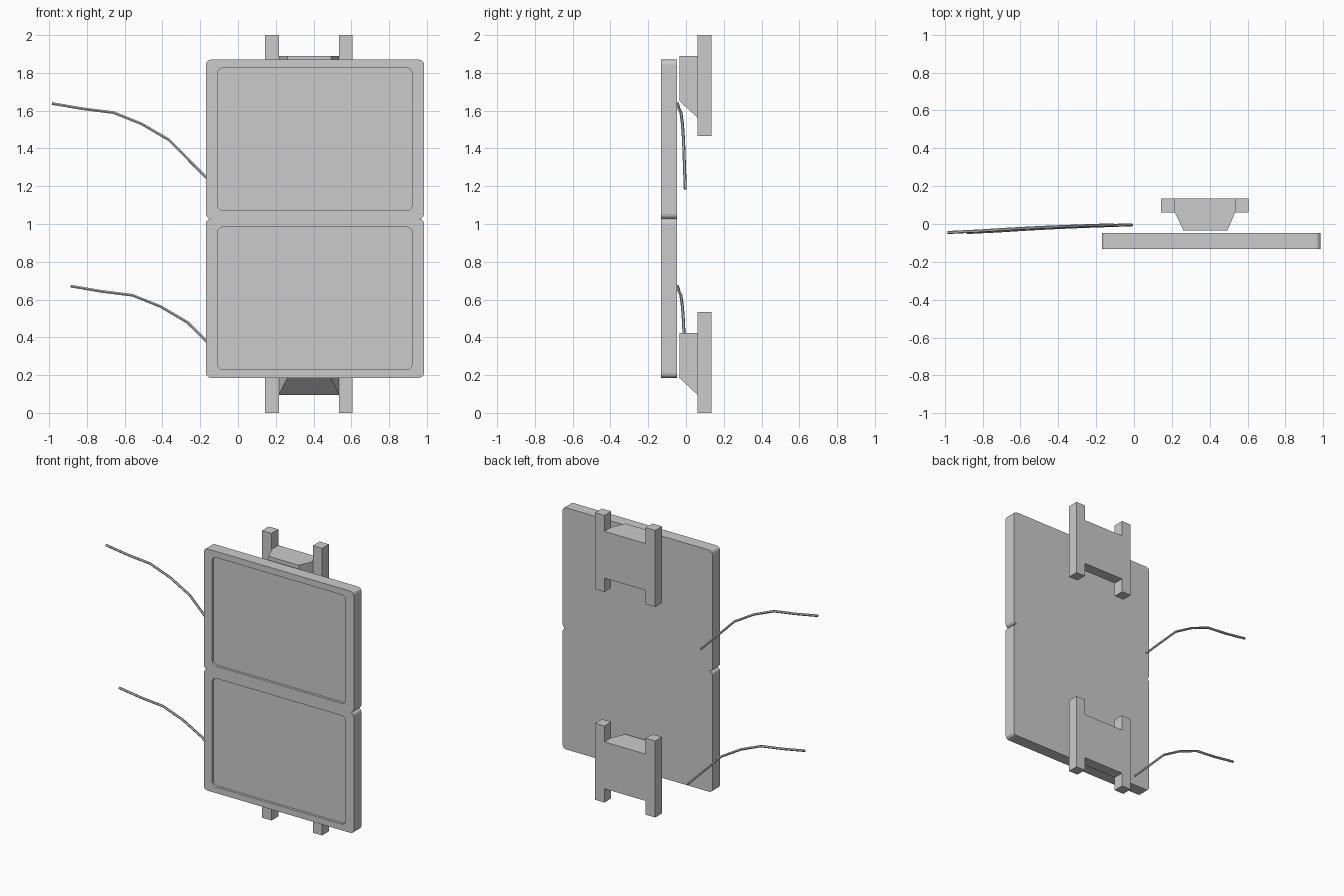
import bpy, bmesh, math

if "Cube" in bpy.data.objects:
    bpy.data.objects.remove(bpy.data.objects["Cube"])


def finish(name, bm):
    bmesh.ops.recalc_face_normals(bm, faces=bm.faces)
    mesh = bpy.data.meshes.new(name)
    bm.to_mesh(mesh)
    bm.free()
    ob = bpy.data.objects.new(name, mesh)
    bpy.context.collection.objects.link(ob)
    return ob


def rounded_loop(bm, x0, x1, z0, z1, y, r, seg=3):
    verts = []
    corners = ((x1 - r, z1 - r, 0), (x0 + r, z1 - r, 90),
               (x0 + r, z0 + r, 180), (x1 - r, z0 + r, 270))
    for cx, cz, start in corners:
        for i in range(seg + 1):
            a = math.radians(start + 90 * i / seg)
            verts.append(bm.verts.new((cx + r * math.cos(a), y, cz + r * math.sin(a))))
    return verts


def bridge(bm, a, b):
    n = len(a)
    for i in range(n):
        j = (i + 1) % n
        bm.faces.new((a[i], a[j], b[j], b[i]))


# Rounded panel with a shallow recessed face on the front
def panel(name, z0, z1):
    bm = bmesh.new()
    x0, x1 = -0.17, 0.985
    inner = (-0.108, 0.922, z0 + 0.043, z1 - 0.043)
    loops = [rounded_loop(bm, x0, x1, z0, z1, -0.048, 0.025),
             rounded_loop(bm, x0, x1, z0, z1, -0.132, 0.025),
             rounded_loop(bm, *inner, -0.132, 0.03),
             rounded_loop(bm, *inner, -0.115, 0.03)]
    for a, b in zip(loops, loops[1:]):
        bridge(bm, a, b)
    bm.faces.new(loops[0])
    bm.faces.new(loops[-1])
    return finish(name, bm)


def box(name, x0, x1, y0, y1, z0, z1):
    bm = bmesh.new()
    bmesh.ops.create_cube(bm, size=1)
    for v in bm.verts:
        v.co.x = x0 if v.co.x < 0 else x1
        v.co.y = y0 if v.co.y < 0 else y1
        v.co.z = z0 if v.co.z < 0 else z1
    return finish(name, bm)


# Mounting bracket: two posts and a tapered block with a sloped underside
def bracket(prefix, z):
    box(prefix + "_left_post", 0.142, 0.216, 0.061, 0.136, z, z + 0.533)
    box(prefix + "_right_post", 0.534, 0.605, 0.061, 0.136, z, z + 0.533)
    bm = bmesh.new()
    # each section: y, left x, right x, bottom z
    sections = ((0.136, 0.216, 0.534, 0.096),
                (0.061, 0.216, 0.534, 0.096),
                (-0.035, 0.261, 0.493, 0.185))
    loops = [[bm.verts.new(p) for p in ((a, y, z + b), (c, y, z + b),
                                       (c, y, z + 0.422), (a, y, z + 0.422))]
             for y, a, c, b in sections]
    for a, b in zip(loops, loops[1:]):
        bridge(bm, a, b)
    bm.faces.new(loops[0])
    bm.faces.new(loops[-1])
    finish(prefix + "_block", bm)


# Bent cable, swept along a few points
CABLE = ((-0.985, -0.045, 1.638), (-0.82, -0.037, 1.61), (-0.66, -0.027, 1.59),
         (-0.51, -0.019, 1.53), (-0.365, -0.013, 1.445), (-0.11, -0.004, 1.187))


def cable(name, dx, dz):
    cu = bpy.data.curves.new(name, 'CURVE')
    cu.dimensions = '3D'
    cu.bevel_depth = 0.008
    cu.bevel_resolution = 1
    cu.use_fill_caps = True
    sp = cu.splines.new('POLY')
    sp.points.add(len(CABLE) - 1)
    for p, (x, y, z) in zip(sp.points, CABLE):
        p.co = (x + dx, y, z + dz, 1)
    sp.use_smooth = False
    ob = bpy.data.objects.new(name, cu)
    bpy.context.collection.objects.link(ob)


panel("lower_panel", 0.186, 1.028)
panel("upper_panel", 1.028, 1.87)
bracket("lower_bracket", 0.0)
bracket("upper_bracket", 1.467)
cable("upper_cable", 0.0, 0.0)
cable("lower_cable", 0.1, -0.967)
